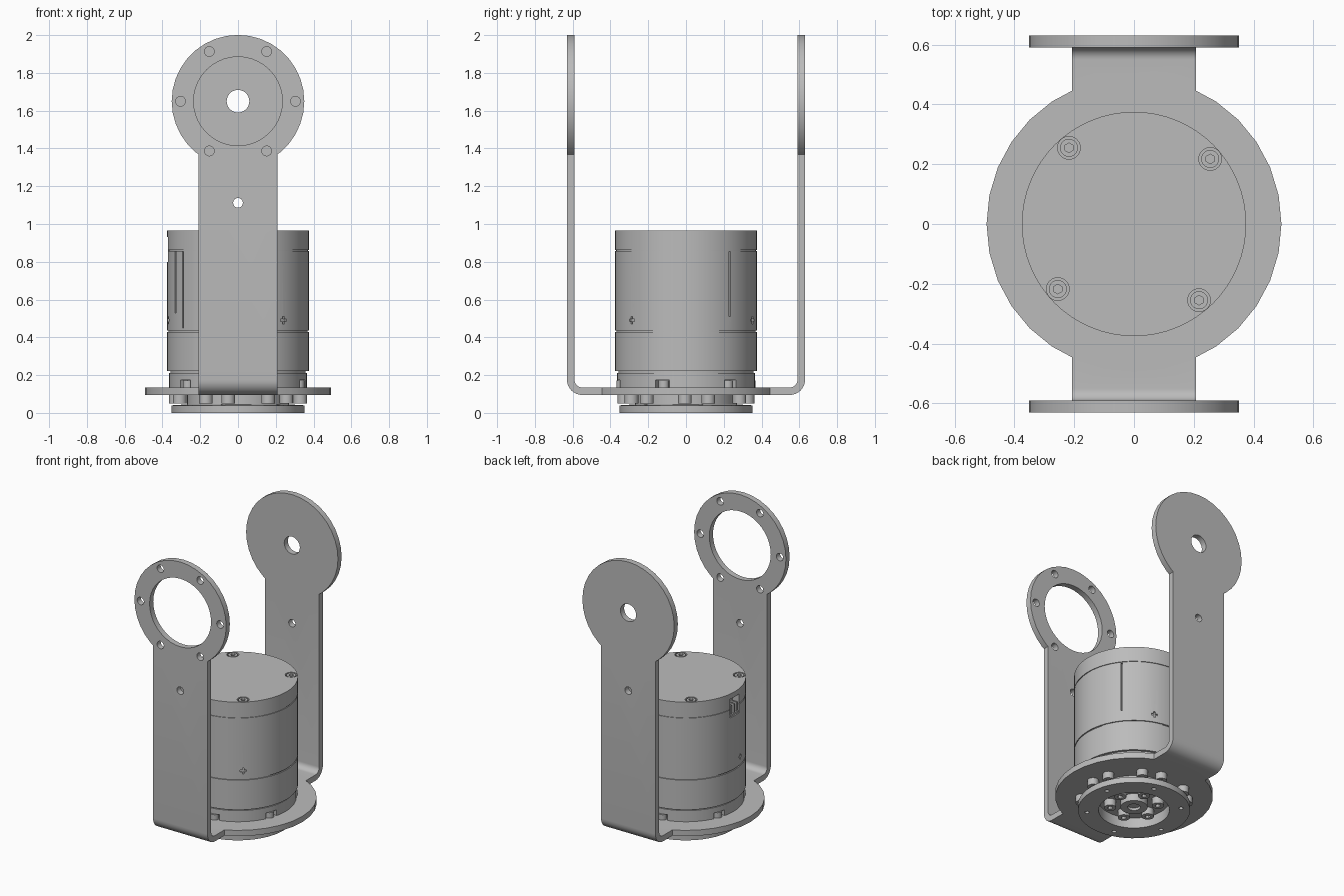
import bpy, bmesh
from math import sin, cos, pi, radians
from mathutils import Matrix, Vector

cube = bpy.data.objects.get("Cube")
if cube:
    bpy.data.objects.remove(cube, do_unlink=True)

grey = bpy.data.materials.new("plain grey")
grey.use_nodes = True
grey.diffuse_color = (0.5, 0.5, 0.5, 1)
grey.node_tree.nodes["Principled BSDF"].inputs["Base Color"].default_value = (0.5, 0.5, 0.5, 1)


def finish(name, bm):
    bmesh.ops.recalc_face_normals(bm, faces=bm.faces)
    mesh = bpy.data.meshes.new(name)
    bm.to_mesh(mesh)
    bm.free()
    obj = bpy.data.objects.new(name, mesh)
    bpy.context.collection.objects.link(obj)
    mesh.materials.append(grey)
    return obj


def add_cylinder(bm, center, radius, length, axis="Z", sides=24):
    turn = Matrix.Rotation(pi / 2, 4, "X") if axis == "Y" else Matrix()
    bmesh.ops.create_cone(bm, cap_ends=True, segments=sides, radius1=radius, radius2=radius,
                          depth=length, matrix=Matrix.Translation(center) @ turn)


def add_box(bm, angle, radius, z, depth, width, height):
    """Box whose depth points outward from the z axis."""
    place = Matrix.Rotation(radians(angle), 4, "Z") @ Matrix.Translation((radius, 0, z))
    bmesh.ops.create_cube(bm, size=1, matrix=place @ Matrix.Diagonal((depth, width, height, 1)))


def lathe(name, profile, sides):
    """Spin a profile of (radius, z) points; it starts and ends on the axis."""
    bm = bmesh.new()
    verts = [bm.verts.new((r, 0, z)) for r, z in profile]
    edges = [bm.edges.new(pair) for pair in zip(verts, verts[1:])]
    bmesh.ops.spin(bm, geom=verts + edges, cent=(0, 0, 0), axis=(0, 0, 1),
                   angle=2 * pi, steps=sides, use_duplicate=False)
    bmesh.ops.remove_doubles(bm, verts=bm.verts, dist=0.0005)
    return finish(name, bm)


def combine(target, bm, operation):
    """Apply a boolean with the shape in bm, then drop the helper."""
    helper = finish("helper", bm)
    helper.hide_render = True
    mod = target.modifiers.new("boolean", "BOOLEAN")
    mod.operation, mod.object, mod.solver = operation, helper, "EXACT"
    mod.use_self = True
    bpy.context.view_layer.update()
    graph = bpy.context.evaluated_depsgraph_get()
    mesh = bpy.data.meshes.new_from_object(target.evaluated_get(graph))
    target.modifiers.clear()
    target.data = mesh
    bpy.data.objects.remove(helper, do_unlink=True)


def smooth(obj, angle=25):
    bpy.ops.object.select_all(action="DESELECT")
    obj.select_set(True)
    bpy.context.view_layer.objects.active = obj
    bpy.ops.object.shade_smooth_by_angle(angle=radians(angle))


def polar(radius, angle, z):
    a = radians(angle)
    return Vector((radius * cos(a), radius * sin(a), z))


# U-shaped bracket: a bent strip joined to a round base and two round ends
HALF, THICK, LOW, PIVOT = 0.63, 0.04, 0.095, 1.65


def bend_line(offset):
    radius = 0.08 - offset
    arc = [(HALF - 0.08 + radius * sin(t), LOW + 0.08 - radius * cos(t))
           for t in [i * pi / 16 for i in range(9)]]
    right = arc + [(HALF - offset, PIVOT)]
    return [(-y, z) for y, z in reversed(right)] + right


bm = bmesh.new()
outline = bend_line(0) + bend_line(THICK)[::-1]
strip = bm.faces.new([bm.verts.new((-0.208, y, z)) for y, z in outline])
moved = bmesh.ops.extrude_face_region(bm, geom=[strip])["geom"]
bmesh.ops.translate(bm, vec=(0.416, 0, 0), verts=[v for v in moved if isinstance(v, bmesh.types.BMVert)])
bracket = finish("bracket", bm)

bm = bmesh.new()
add_cylinder(bm, (0, 0, LOW + THICK / 2), 0.493, THICK, sides=32)
for side in (-1, 1):
    add_cylinder(bm, (0, side * (HALF - THICK / 2), PIVOT), 0.351, THICK, "Y", 36)
combine(bracket, bm, "UNION")

# Bracket holes: large ring with screw holes in front, small pivot hole behind
bm = bmesh.new()
front, back = -HALF + THICK / 2, HALF - THICK / 2
add_cylinder(bm, (0, front, PIVOT), 0.235, 0.1, "Y", 40)
add_cylinder(bm, (0, back, PIVOT), 0.06, 0.1, "Y")
for y in (front, back):
    add_cylinder(bm, (0, y, 1.112), 0.026, 0.1, "Y", 16)
for i in range(6):
    p = polar(0.304, i * 60, 0)
    add_cylinder(bm, (p.x, front, PIVOT + p.y), 0.026, 0.1, "Y", 16)
combine(bracket, bm, "DIFFERENCE")
smooth(bracket)

# Motor housing with grooves between its sections
motor = lathe("motor_housing", [
    (0, 0.13), (0.365, 0.13), (0.365, 0.212), (0.358, 0.212), (0.358, 0.222),
    (0.375, 0.222), (0.375, 0.427), (0.368, 0.427), (0.368, 0.435), (0.375, 0.435),
    (0.375, 0.856), (0.37, 0.856), (0.37, 0.862), (0.375, 0.862), (0.375, 0.966), (0, 0.966)], 64)

bm = bmesh.new()
top_angles = [40.5 + 90 * i for i in range(4)]
for a in top_angles:
    add_cylinder(bm, polar(0.335, a, 0.966), 0.038, 0.04)
for i in range(6):
    add_box(bm, 40 + 60 * i, 0.36, 0.155, 0.09, 0.08, 0.04)
# Narrow side slits, socket opening and small cross marks
for a, low in ((38, 0.51), (-141, 0.45), (-152, 0.53)):
    add_box(bm, a, 0.375, (low + 0.855) / 2, 0.03, 0.01, 0.855 - low)
add_box(bm, 180, 0.36, 0.865, 0.08, 0.1, 0.13)
combine(motor, bm, "DIFFERENCE")
bm = bmesh.new()
for a in (-50, 70, 190):
    add_box(bm, a, 0.375, 0.49, 0.02, 0.04, 0.012)
    add_box(bm, a, 0.375, 0.49, 0.02, 0.012, 0.04)
combine(motor, bm, "DIFFERENCE")
smooth(motor)

# Socket pins
bm = bmesh.new()
for a in (175, 180, 185):
    add_box(bm, a, 0.345, 0.85, 0.05, 0.012, 0.06)
add_box(bm, 180, 0.345, 0.81, 0.05, 0.09, 0.012)
finish("socket_pins", bm)


def screws(name, spots, radius, length, socket, face):
    """Round screw heads; each socket opens up (face 1) or down (face -1)."""
    bm = bmesh.new()
    for p in spots:
        add_cylinder(bm, p, radius, length, sides=20)
    obj = finish(name, bm)
    bm = bmesh.new()
    for p in spots:
        add_cylinder(bm, p + Vector((0, 0, face * length / 2)), socket, length, sides=6)
    combine(obj, bm, "DIFFERENCE")
    smooth(obj)


screws("cover_screws", [polar(0.335, a, 0.951) for a in top_angles], 0.03, 0.026, 0.016, 1)
screws("housing_screws", [polar(0.345, 40 + 60 * i, 0.152) for i in range(6)], 0.028, 0.04, 0.014, 1)
screws("bracket_screws", [polar(0.33, 10 + 60 * i + s, 0.074) for i in range(6) for s in (-11, 11)],
       0.036, 0.05, 0.016, -1)
screws("hub_screws", [polar(0.15, 15 + 60 * i, 0.05) for i in range(6)], 0.038, 0.05, 0.018, -1)

# Output flange with a recessed middle and a raised hub
flange = lathe("output_flange", [
    (0, 0.04), (0.04, 0.04), (0.04, 0.022), (0.085, 0.022), (0.085, 0.072), (0.222, 0.072), (0.222, 0),
    (0.351, 0), (0.351, 0.04), (0.27, 0.045), (0.27, 0.1), (0, 0.1)], 48)
bm = bmesh.new()
for i in range(6):
    add_cylinder(bm, polar(0.295, 15 + 60 * i, 0), 0.014, 0.1, sides=12)
combine(flange, bm, "DIFFERENCE")
smooth(flange)
